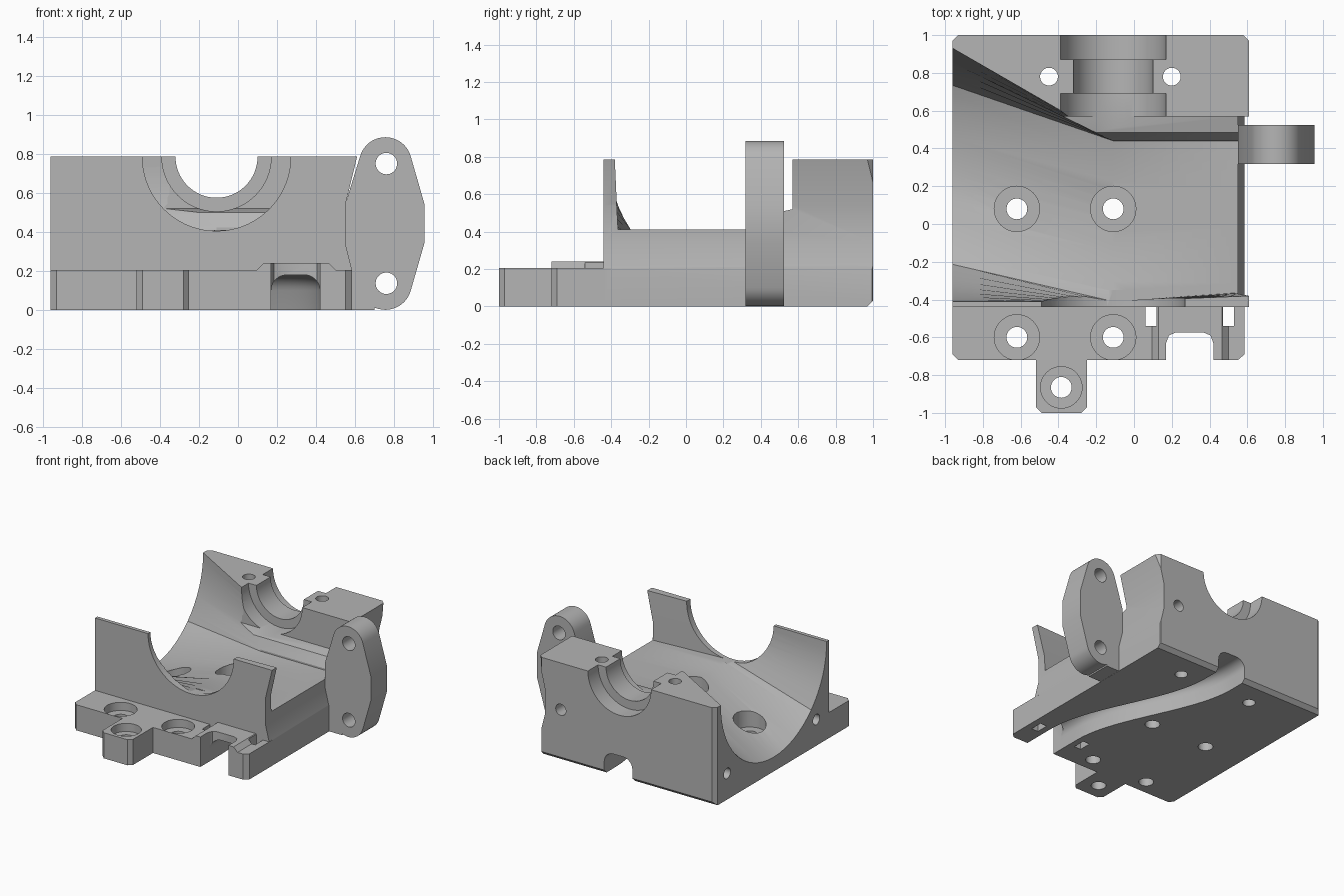
import bpy, bmesh
from math import sin, cos, pi

cube = bpy.data.objects.get("Cube")
if cube:
    bpy.data.objects.remove(cube, do_unlink=True)

grey = bpy.data.materials.new("plain grey")
grey.use_nodes = True
COLOR = (0.46, 0.46, 0.46, 1)
grey.diffuse_color = COLOR
grey.node_tree.nodes["Principled BSDF"].inputs["Base Color"].default_value = COLOR


def loft(name, sections):
    """Closed solid through matching rings of points."""
    bm = bmesh.new()
    rings = [[bm.verts.new(p) for p in s] for s in sections]
    n = len(rings[0])
    for a, b in zip(rings, rings[1:]):
        for i in range(n):
            j = (i + 1) % n
            bm.faces.new((a[i], a[j], b[j], b[i]))
    bm.faces.new(rings[0][::-1])
    bm.faces.new(rings[-1])
    bmesh.ops.recalc_face_normals(bm, faces=bm.faces)
    mesh = bpy.data.meshes.new(name)
    bm.to_mesh(mesh)
    bm.free()
    mesh.materials.append(grey)
    ob = bpy.data.objects.new(name, mesh)
    bpy.context.collection.objects.link(ob)
    return ob


def prism(name, pts, axis, lo, hi):
    """Extrude a 2D outline along an axis."""
    place = {"x": lambda u, v, c: (c, u, v),
             "y": lambda u, v, c: (u, c, v),
             "z": lambda u, v, c: (u, v, c)}[axis]
    return loft(name, [[place(u, v, c) for u, v in pts] for c in (lo, hi)])


def rod(u, v, r, axis, lo, hi, n=40):
    pts = [(u + r * cos(2 * pi * i / n), v + r * sin(2 * pi * i / n)) for i in range(n)]
    return prism("rod", pts, axis, lo, hi)


def box(x0, x1, y0, y1, z0, z1):
    return prism("block", [(x0, y0), (x1, y0), (x1, y1), (x0, y1)], "z", z0, z1)


def combine(target, tool, op="DIFFERENCE"):
    mod = target.modifiers.new("bool", "BOOLEAN")
    mod.operation, mod.solver, mod.object = op, "EXACT", tool
    bpy.context.view_layer.objects.active = target
    bpy.ops.object.modifier_apply(modifier=mod.name)
    bpy.data.objects.remove(tool, do_unlink=True)


TOP, CX = 0.785, -0.11

# Main housing with its waisted right side
body = prism("housing", [(-.96, 0), (.585, 0), (.585, .2), (.55, .34), (.55, .54),
                         (.61, TOP), (-.96, TOP)], "y", -.44, 1)

# Chamfered rear corners and rear lower edge
for x, s in ((-.96, 1), (.61, -1)):
    combine(body, prism("chamfer", [(x - s * .03, 1.03), (x - s * .03, .94), (x + s * .06, 1.03)],
                        "z", -.1, 1))
combine(body, prism("chamfer", [(1.03, -.03), (.94, -.03), (1.03, .06)], "x", -1.1, .8))

# Cavity: half round on the left, square trough on the right
N = 32


def trough(x, front_top, front, back):
    path = [(front_top, TOP), (front, .41), (back, .41), (back, TOP)]
    steps = (8, 16, 8)
    pts = [(front_top, .9), path[0]]
    for (y0, z0), (y1, z1), k in zip(path, path[1:], steps):
        pts += [(y0 + (y1 - y0) * i / k, z0 + (z1 - z0) * i / k) for i in range(1, k + 1)]
    return [(x, y, z) for y, z in pts + [(back, .9)]]


bowl = [(.26 - .67 * cos(pi * i / N), TOP - .67 * sin(pi * i / N)) for i in range(N + 1)]
bowl = [(-.96, y, z) for y, z in [(-.41, .9)] + bowl + [(.93, .9)]]
outside = [(-1.1, y, z) for x, y, z in bowl]
combine(body, loft("cavity", [outside, bowl, trough(CX, -.41, -.41, .44),
                              trough(.75, -.375, -.35, .44)]))
combine(body, prism("ledge", [(.4, .6), (.435, .415), (.485, .5), (.57, .52),
                              (.57, .9), (.4, .9)], "x", -.39, .8))

# Half-round openings in the front wall and stepped bearing seat in the rear
combine(body, rod(CX, TOP, .38, "y", -.6, -.35, 72))
combine(body, rod(CX, TOP, .21, "y", .4, 1.1, 64))
for y0, y1 in ((.5, .69), (.87, 1.1)):
    combine(body, rod(CX, TOP, .28, "y", y0, y1, 64))

# Front shelf with tab
combine(body, prism("shelf", [(-.96, -.4), (-.96, -.69), (-.93, -.72), (-.52, -.72), (-.52, -.97),
                              (-.49, -1), (-.28, -1), (-.25, -.97), (-.25, -.72), (.55, -.72),
                              (.585, -.69), (.585, -.4)], "z", 0, .205), "UNION")

# Raised bridge over the cable exit
combine(body, prism("bridge", [(.09, .15), (.09, .2), (.13, .24), (.465, .24), (.505, .2),
                               (.505, .15)], "y", -.72, -.42), "UNION")
combine(body, prism("exit", [(.17, -.8), (.17, -.63), (.185, -.59), (.22, -.575), (.37, -.575),
                             (.405, -.59), (.42, -.63), (.42, -.8)], "z", -.1, .4))
for x in (.06, .47):
    combine(body, box(x, x + .06, -.54, -.44, -.1, .4))

# S-shaped cable channel underneath
rings = []
for i in range(37):
    y = -.8 + 1.9 * i / 36
    t = min(max((y + .45) / 1.3, 0), 1)
    cx = .295 - .395 * t * t * (3 - 2 * t)
    arc = [(sx * (.045 + .08 * cos(a)), .1 + .08 * sin(a))
           for sx, angles in ((1, range(7)), (-1, range(6, -1, -1)))
           for a in [pi / 12 * k for k in angles]]
    rings.append([(cx + u, y, v) for u, v in [(.125, -.1)] + arc + [(-.125, -.1)]])
combine(body, loft("channel", rings))

# Counterbored mounting holes
for x, y, r in ((-.62, .08, .12), (-.11, .08, .12), (-.62, -.6, .12), (-.11, -.6, .12),
                (-.385, -.865, .11)):
    combine(body, rod(x, y, r, "z", .14, .7))
    combine(body, rod(x, y, .055, "z", -.1, .3))

# Rear vertical, rear horizontal and side holes
for x in (-.45, .2):
    combine(body, rod(x, .78, .047, "z", -.1, 1))
combine(body, rod(.41, .41, .045, "y", .75, 1.1))
for y in (.85, -.28):
    combine(body, rod(y, .21, .042, "x", -1.1, -.7))

# Hinge lug on the right side
MX, ZM = .755, .443
cap = [(MX + .135 * cos(a), .75 + .135 * sin(a)) for a in [pi * (.08 + .84 * i / 20) for i in range(21)]]
upper = [(.955, .543)] + cap + [(.55, .543)]
lower = [(x, 2 * ZM - z) for x, z in reversed(upper)]
lug = prism("hinge_lug", upper + lower, "y", .317, .523)
combine(lug, box(.53, .7, .317, .523, .001, .36), "UNION")
for z in (.75, .137):
    combine(lug, rod(.76, z, .055, "y", .2, .7))

for ob in (body, lug):
    bpy.ops.object.select_all(action="DESELECT")
    ob.select_set(True)
    bpy.context.view_layer.objects.active = ob
    bpy.ops.object.shade_smooth_by_angle(angle=.5)
